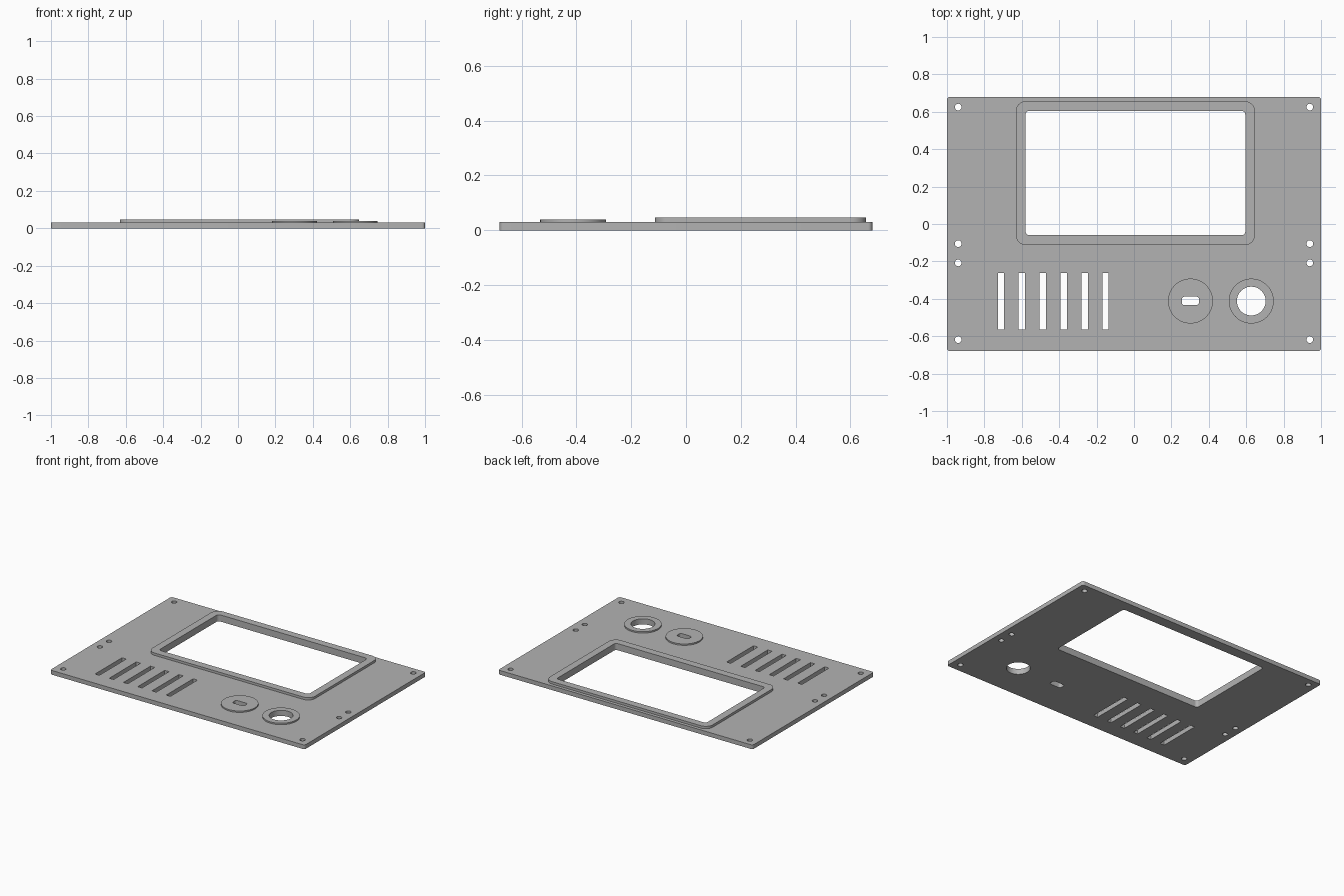
import bpy
import bmesh
from math import cos, sin, pi, radians

if "Cube" in bpy.data.objects:
    bpy.data.objects.remove(bpy.data.objects["Cube"])

grey = bpy.data.materials.new("panel grey")
grey.use_nodes = True
colour = (0.45, 0.45, 0.45, 1)
grey.diffuse_color = colour
grey.node_tree.nodes["Principled BSDF"].inputs["Base Color"].default_value = colour


def circle(x, y, r, n=48):
    return [(x + r * cos(2 * pi * i / n), y + r * sin(2 * pi * i / n)) for i in range(n)]


def rounded_rect(x0, x1, y0, y1, r, n=6):
    """Outline of a rectangle with rounded corners, counter-clockwise."""
    centres = [(x1 - r, y1 - r), (x0 + r, y1 - r), (x0 + r, y0 + r), (x1 - r, y0 + r)]
    return [(cx + r * cos(pi / 2 * (q + i / n)), cy + r * sin(pi / 2 * (q + i / n)))
            for q, (cx, cy) in enumerate(centres) for i in range(n + 1)]


def rect(x0, x1, y0, y1):
    return [(x0, y0), (x1, y0), (x1, y1), (x0, y1)]


def sheet(name, z0, z1, outline, holes):
    """Extrude an outline with through holes into a solid sheet."""
    bm = bmesh.new()
    edges = []
    for loop in [outline] + holes:
        verts = [bm.verts.new((x, y, z0)) for x, y in loop]
        edges += [bm.edges.new((v, verts[i - 1])) for i, v in enumerate(verts)]
    bmesh.ops.triangle_fill(bm, use_beauty=True, use_dissolve=False, edges=edges,
                            normal=(0, 0, 1))
    top = bmesh.ops.extrude_face_region(bm, geom=bm.faces[:], use_keep_orig=True)
    moved = [g for g in top["geom"] if isinstance(g, bmesh.types.BMVert)]
    bmesh.ops.translate(bm, verts=moved, vec=(0, 0, z1 - z0))
    bmesh.ops.recalc_face_normals(bm, faces=bm.faces[:])
    mesh = bpy.data.meshes.new(name)
    bm.to_mesh(mesh)
    bm.free()
    mesh.materials.append(grey)
    obj = bpy.data.objects.new(name, mesh)
    bpy.context.collection.objects.link(obj)
    bpy.ops.object.select_all(action='DESELECT')
    obj.select_set(True)
    bpy.context.view_layer.objects.active = obj
    bpy.ops.object.shade_smooth_by_angle(angle=radians(30))


PLATE_TOP = 0.03
BOSS_Y = -0.412

# Openings shared by the plate and the raised parts
window = rounded_rect(-0.58, 0.595, -0.06, 0.605, 0.02)
key_slot = rounded_rect(0.256, 0.348, -0.434, -0.388, 0.015)
button_hole = circle(0.627, BOSS_Y, 0.077)

# Screw holes along both sides and the row of vent slots
screws = [circle(x, y, 0.018, 24) for x in (-0.94, 0.94) for y in (0.625, -0.105, -0.208, -0.618)]
vents = [rect(x - 0.017, x + 0.017, -0.565, -0.262)
         for x in (-0.711 + 0.1118 * i for i in range(6))]

# Base plate
sheet("base_plate", 0, PLATE_TOP, rounded_rect(-1, 1, -0.68, 0.68, 0.016),
      [window, key_slot, button_hole] + screws + vents)

# Raised frame around the screen window
sheet("screen_frame", PLATE_TOP, 0.047,
      rounded_rect(-0.632, 0.647, -0.113, 0.657, 0.055, 10), [window])

# Round raised bosses
sheet("slot_boss", PLATE_TOP, 0.04, circle(0.302, BOSS_Y, 0.12, 64), [key_slot])
sheet("button_boss", PLATE_TOP, 0.04, circle(0.627, BOSS_Y, 0.12, 64), [button_hole])
